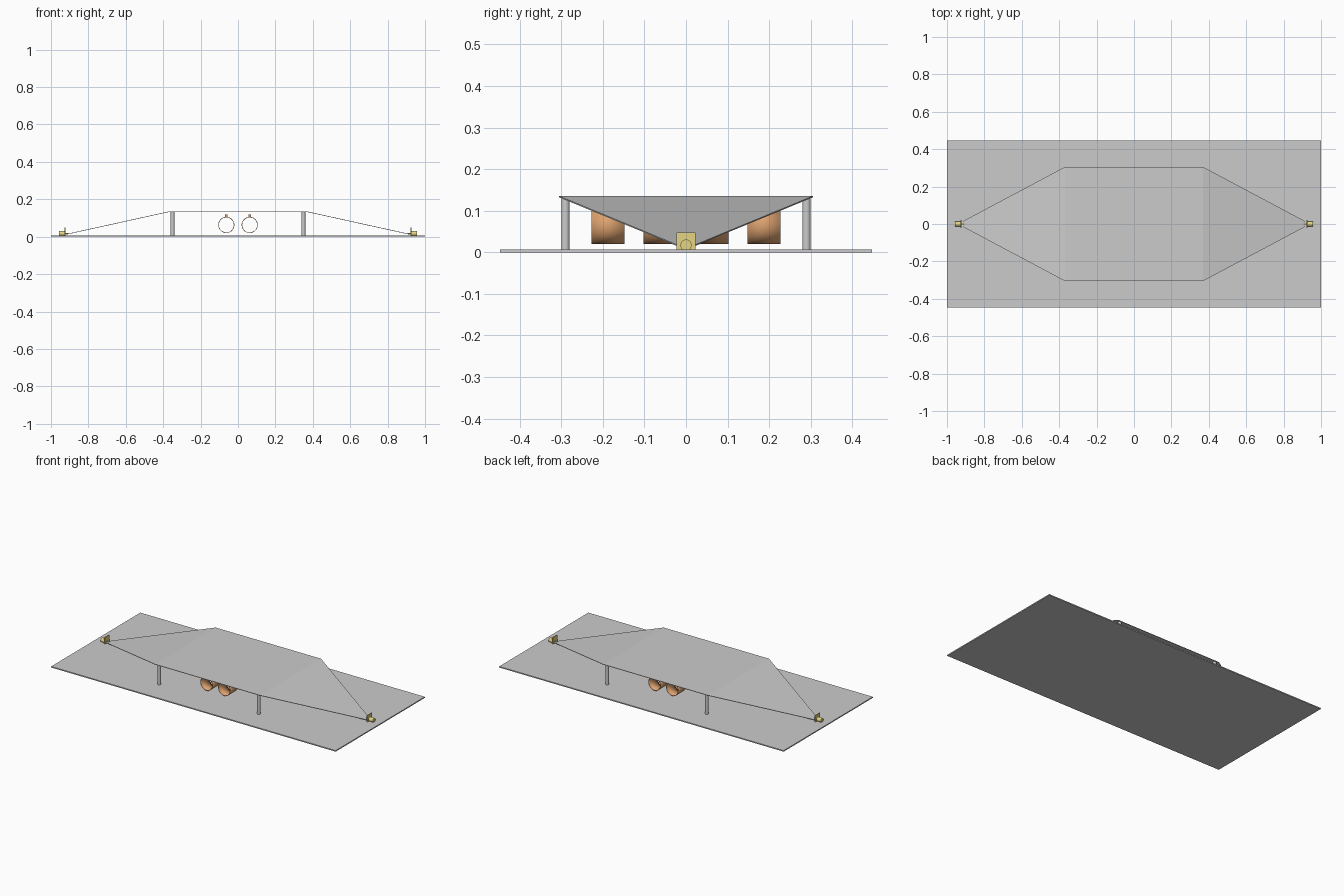
import bpy, bmesh
from math import pi

if "Cube" in bpy.data.objects:
    bpy.data.objects.remove(bpy.data.objects["Cube"])


def material(name, color):
    m = bpy.data.materials.new(name)
    m.diffuse_color = color
    m.use_nodes = True
    m.node_tree.nodes["Principled BSDF"].inputs["Base Color"].default_value = m.diffuse_color
    return m


copper = material("copper", (0.72, 0.36, 0.16, 1))
brass = material("brass", (0.78, 0.66, 0.22, 1))


def finish(ob, name, mat=None):
    ob.name = name
    if mat:
        ob.data.materials.append(mat)
    return ob


def box(name, loc, size, mat=None):
    bpy.ops.mesh.primitive_cube_add(size=1, location=loc)
    ob = bpy.context.object
    ob.scale = size
    bpy.ops.object.transform_apply(location=False, rotation=False, scale=True)
    return finish(ob, name, mat)


def cylinder(name, loc, r, length, rot=(0, 0, 0), mat=None, sides=32):
    bpy.ops.mesh.primitive_cylinder_add(vertices=sides, radius=r, depth=length,
                                        location=loc, rotation=rot)
    bpy.ops.object.shade_smooth_by_angle()
    return finish(bpy.context.object, name, mat)


def ring(name, loc, r, wall, length, mat):
    # Open tube along y with a thin wall
    bpy.ops.mesh.primitive_cylinder_add(vertices=48, radius=r, depth=length, end_fill_type='NOTHING',
                                        location=loc, rotation=(pi / 2, 0, 0))
    ob = bpy.context.object
    bpy.ops.object.shade_smooth_by_angle()
    mod = ob.modifiers.new("wall", 'SOLIDIFY')
    mod.thickness = wall
    mod.offset = -1
    return finish(ob, name, mat)


# Base plate
box("base_plate", (0, 0, 0.0035), (2, 0.895, 0.007))

# Folded sheet: flat centre and two tapering ramps
bm = bmesh.new()
stations = [(-0.92, 0.012, 0.014), (-0.37, 0.305, 0.135), (0.37, 0.305, 0.135), (0.92, 0.012, 0.014)]
pairs = [(bm.verts.new((x, -y, z)), bm.verts.new((x, y, z))) for x, y, z in stations]
for a, b in zip(pairs, pairs[1:]):
    bm.faces.new((a[0], b[0], b[1], a[1]))
mesh = bpy.data.meshes.new("upper_sheet")
bm.to_mesh(mesh)
bm.free()
sheet = bpy.data.objects.new("upper_sheet", mesh)
bpy.context.collection.objects.link(sheet)
solid = sheet.modifiers.new("thickness", 'SOLIDIFY')
solid.thickness = 0.003
solid.offset = -1

# Support posts
for x in (-0.35, 0.35):
    for y in (-0.29, 0.29):
        cylinder("support_post", (x, y, 0.0695), 0.01, 0.126)

# Two columns of four copper rings, each with a small top tab
for x in (-0.0625, 0.0625):
    for i in range(4):
        y = -0.1875 + i * 0.125
        ring("copper_ring", (x, y, 0.063), 0.043, 0.003, 0.08, copper)
        box("ring_tab", (x, y, 0.111), (0.012, 0.012, 0.013), copper)

# End connectors: flange, barrel and pin
for s in (-1, 1):
    box("connector_flange", (s * 0.924, 0, 0.0275), (0.006, 0.045, 0.041), brass)
    cylinder("connector_barrel", (s * 0.94, 0, 0.017), 0.0135, 0.034, (0, pi / 2, 0), brass)
    cylinder("connector_pin", (s * 0.915, 0, 0.017), 0.003, 0.02, (0, pi / 2, 0), brass, 16)
